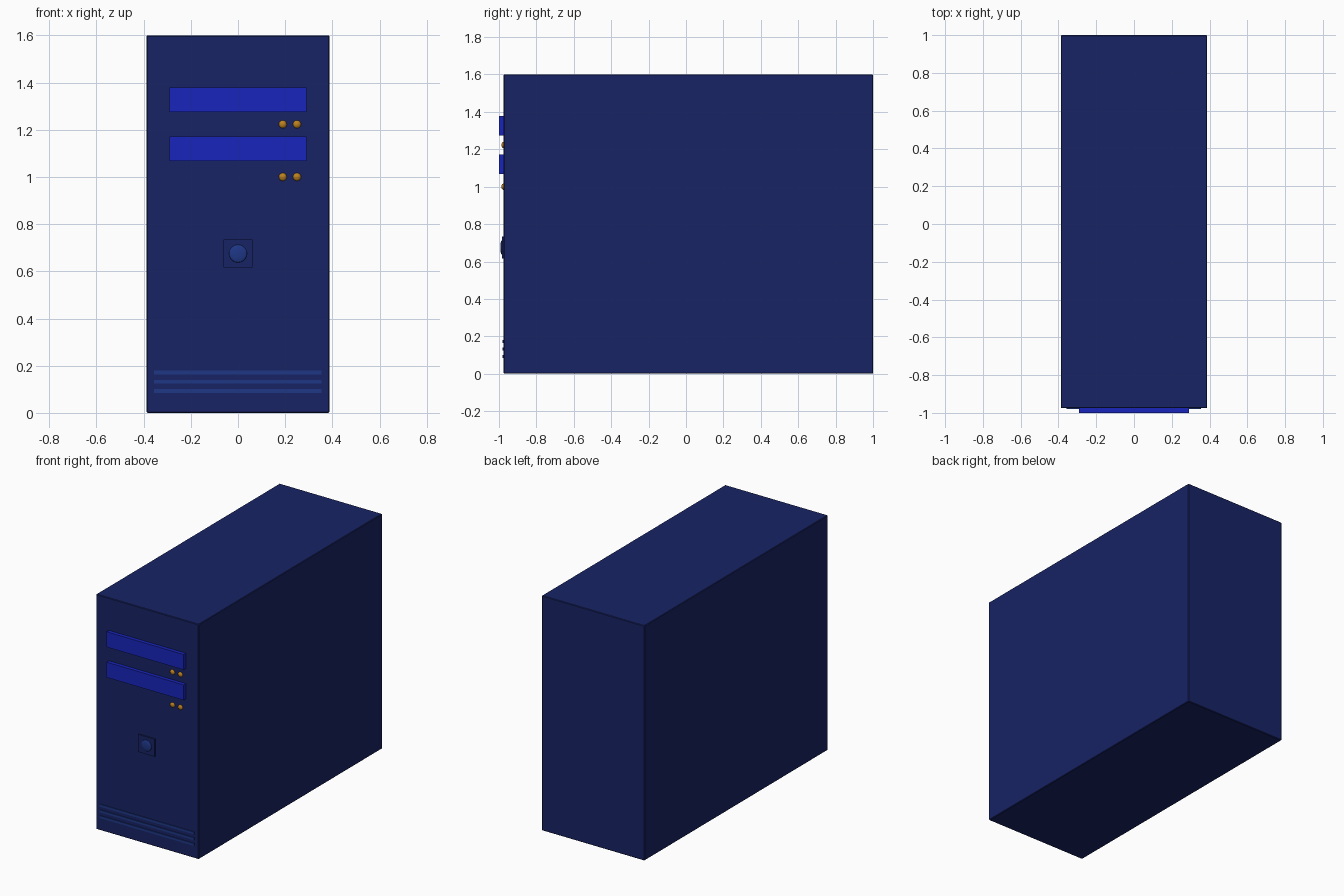
import bpy, math

if "Cube" in bpy.data.objects:
    bpy.data.objects.remove(bpy.data.objects["Cube"])


def material(name, rgb):
    m = bpy.data.materials.new(name)
    m.diffuse_color = (*rgb, 1)
    m.use_nodes = True
    m.node_tree.nodes["Principled BSDF"].inputs["Base Color"].default_value = m.diffuse_color
    return m


NAVY = material("navy", (0.009, 0.017, 0.13))
BLUE = material("bright_blue", (0.009, 0.018, 0.50))
STEEL = material("steel_blue", (0.013, 0.038, 0.24))
AMBER = material("amber", (0.51, 0.22, 0.013))
FRONT = -0.975  # y of the case front


def box(name, x, y, z, mat, bevel=0.0):
    """Box from (min, max) ranges on each axis."""
    bpy.ops.mesh.primitive_cube_add(size=1, location=[(a + b) / 2 for a, b in (x, y, z)])
    o = bpy.context.object
    o.name = name
    o.scale = [b - a for a, b in (x, y, z)]
    bpy.ops.object.transform_apply(location=False, rotation=False, scale=True)
    o.data.materials.append(mat)
    if bevel:
        mod = o.modifiers.new("bevel", 'BEVEL')
        mod.width = bevel
        mod.segments = 1
    return o


def dome(name, x, z, radius, depth, mat, y=FRONT):
    """Flattened sphere half sunk into the front."""
    bpy.ops.mesh.primitive_uv_sphere_add(segments=20, ring_count=10, radius=1,
                                         location=(x, y, z), rotation=(math.pi / 2, 0, 0))
    o = bpy.context.object
    o.name = name
    o.scale = (radius, radius, depth)
    o.data.materials.append(mat)
    bpy.ops.object.shade_smooth_by_angle()


# Case
box("case", (-0.387, 0.387), (FRONT, 1.0), (0, 1.6), NAVY, 0.004)

# Drive bays, each with a pair of indicator lights below
for i, (z, lamp_z) in enumerate(((1.327, 1.223), (1.12, 1.0))):
    box(f"drive_bay_{i + 1}", (-0.29, 0.29), (-1.0, FRONT + 0.01),
        (z - 0.052, z + 0.052), BLUE)
    for side, x in (("left", 0.19), ("right", 0.25)):
        dome(f"indicator_{side}_{i + 1}", x, lamp_z, 0.017, 0.012, AMBER)

# Power button on its square plate
box("button_plate", (-0.062, 0.062), (-0.985, FRONT + 0.01), (0.616, 0.735), NAVY)
dome("power_button", 0, 0.675, 0.038, 0.008, STEEL, -0.985)

# Vent strips along the bottom
for i, z in enumerate((0.093, 0.132, 0.171)):
    box(f"vent_strip_{i + 1}", (-0.357, 0.354), (-0.98, FRONT + 0.01),
        (z - 0.008, z + 0.008), STEEL)
